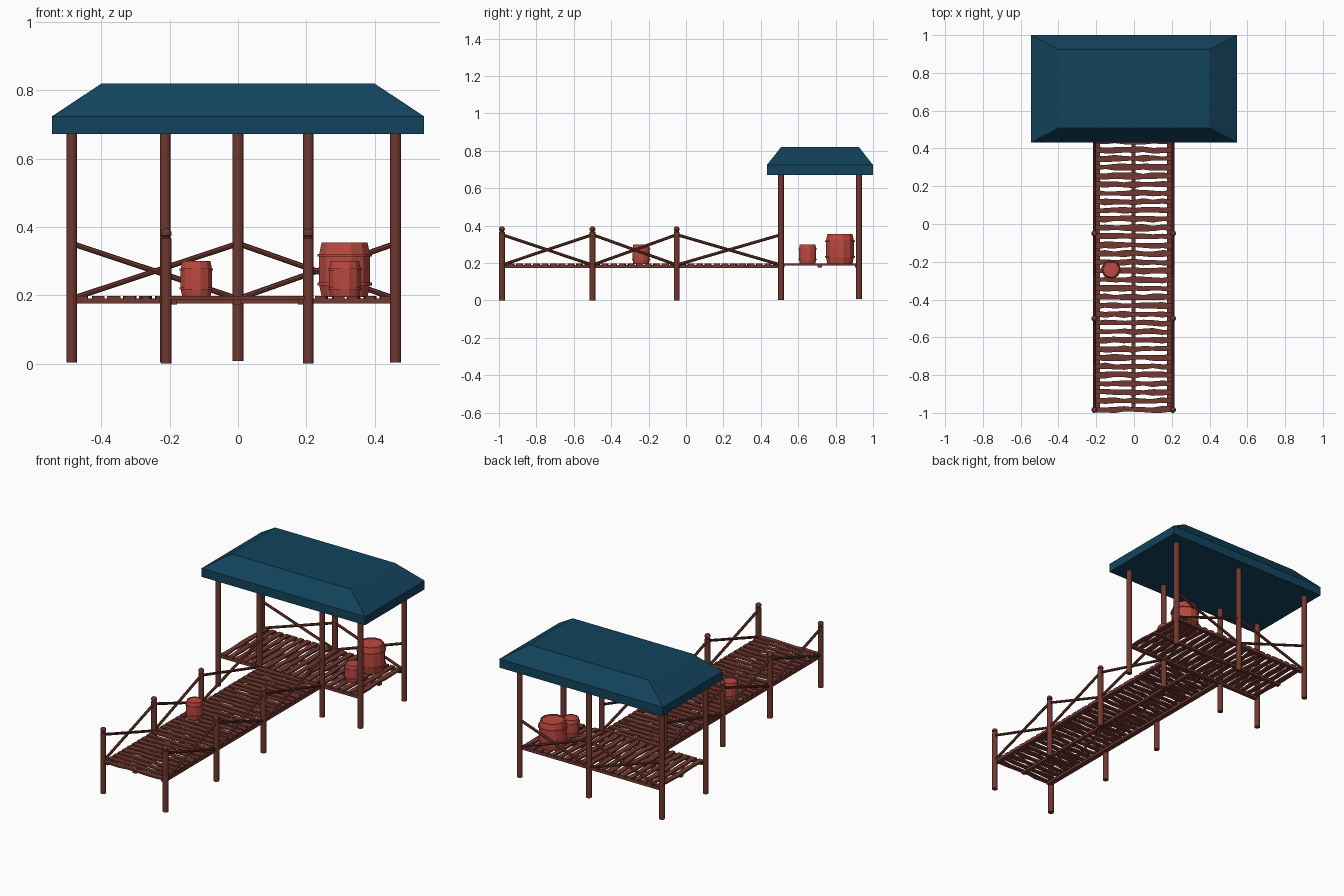
import bpy, bmesh, math, random
from mathutils import Vector

if "Cube" in bpy.data.objects:
    bpy.data.objects.remove(bpy.data.objects["Cube"])
random.seed(4)


def material(name, col):
    m = bpy.data.materials.new(name)
    m.diffuse_color = (*col, 1)
    m.use_nodes = True
    m.node_tree.nodes["Principled BSDF"].inputs["Base Color"].default_value = m.diffuse_color
    return m


WOOD = material("dark wood", (0.165, 0.040, 0.029))
RED = material("barrel red", (0.50, 0.067, 0.050))
BLUE = material("roof blue", (0.006, 0.056, 0.108))


def make(name, verts, faces, mat):
    me = bpy.data.meshes.new(name)
    me.from_pydata(verts, [], faces)
    bm = bmesh.new()
    bm.from_mesh(me)
    bmesh.ops.recalc_face_normals(bm, faces=bm.faces)
    bm.to_mesh(me)
    bm.free()
    me.materials.append(mat)
    ob = bpy.data.objects.new(name, me)
    bpy.context.collection.objects.link(ob)
    return ob


def box(name, x0, x1, y0, y1, z0, z1, mat=WOOD):
    v = [(x, y, z) for z in (z0, z1) for x, y in ((x0, y0), (x1, y0), (x1, y1), (x0, y1))]
    f = [(3, 2, 1, 0), (4, 5, 6, 7)] + [(i, (i + 1) % 4, (i + 1) % 4 + 4, i + 4) for i in range(4)]
    return make(name, v, f, mat)


def lathe(name, x, y, profile, n, mat):
    """Spin an (r, z) profile around a vertical axis and cap both ends."""
    v, f = [], []
    for r, z in profile:
        for i in range(n):
            a = 2 * math.pi * (i + 0.5) / n
            v.append((x + r * math.cos(a), y + r * math.sin(a), z))
    for k in range(len(profile) - 1):
        for i in range(n):
            j = (i + 1) % n
            f.append((k * n + i, k * n + j, k * n + n + j, k * n + n + i))
    f += [tuple(range(n)), tuple(range(len(v) - n, len(v)))]
    return make(name, v, f, mat)


def pole(name, a, b, r=0.008, n=8):
    """Straight round bar between two points."""
    a, b = Vector(a), Vector(b)
    q = (b - a).to_track_quat('Z', 'Y')
    v = [p + q @ Vector((r * math.cos(2 * math.pi * i / n), r * math.sin(2 * math.pi * i / n), 0))
         for p in (a, b) for i in range(n)]
    f = [tuple(range(n)), tuple(range(n, 2 * n))]
    f += [(i, (i + 1) % n, n + (i + 1) % n, n + i) for i in range(n)]
    return make(name, v, f, WOOD)


def plank(name, c, lo, hi, half, z0, z1, along_x, segs=8):
    """Weathered board with wavy long edges, running from lo to hi."""
    v, f = [], []
    for s in range(segs + 1):
        t = lo + (hi - lo) * s / segs
        e0 = c - half + random.uniform(-0.005, 0.005)
        e1 = c + half + random.uniform(-0.005, 0.005)
        for e, z in ((e0, z0), (e1, z0), (e1, z1), (e0, z1)):
            v.append((t, e, z) if along_x else (e, t, z))
    for s in range(segs):
        f += [(4 * s + i, 4 * s + (i + 1) % 4, 4 * s + 4 + (i + 1) % 4, 4 * s + 4 + i) for i in range(4)]
    f += [(0, 1, 2, 3), tuple(range(4 * segs, 4 * segs + 4))]
    return make(name, v, f, WOOD)


def cross_brace(name, a, b):
    """Two crossing bars between neighbouring posts at (x, y) a and b."""
    for p, q in ((a, b), (b, a)):
        pole(name, (*p, 0.352), (*q, 0.19))


X0, X1 = -0.21, 0.206          # walkway post rows
YF, YB = 0.508, 0.925          # shelter post rows
PR = 0.016                     # post radius

# roof: straight eave with hipped, flat-topped upper part
rings = [(0.545, 0.432, 1.0, 0.672), (0.545, 0.432, 1.0, 0.724), (0.40, 0.508, 0.925, 0.82)]
rv = [(sx * w, y, z) for w, ya, yb, z in rings for sx, y in ((-1, ya), (1, ya), (1, yb), (-1, yb))]
rf = [(0, 1, 2, 3), (8, 9, 10, 11)]
rf += [(k + i, k + (i + 1) % 4, k + 4 + (i + 1) % 4, k + 4 + i) for k in (0, 4) for i in range(4)]
make("roof", rv, rf, BLUE)

# shelter posts: four at the front, three at the back
for x in (-0.487, X0 - 0.003, X1, 0.461):
    lathe("shelter_front_post", x, YF, [(PR, 0.003), (PR, 0.68)], 12, WOOD)
for x in (-0.487, 0, 0.461):
    lathe("shelter_back_post", x, YB, [(PR, 0.008), (PR, 0.68)], 12, WOOD)

# walkway posts with rounded caps
rows = (-0.984, -0.5, -0.05)
for x in (X0, X1):
    for y in rows:
        lathe("walkway_post", x, y, [(PR, 0), (PR, 0.366), (0.012, 0.369), (0.012, 0.373), (PR, 0.376),
                                     (PR, 0.385), (0.012, 0.392), (0.005, 0.396)], 12, WOOD)
    ys = rows + (YF,)
    for ya, yb in zip(ys, ys[1:]):
        cross_brace("walkway_brace", (x, ya), (x, yb))

# back braces of the shelter
cross_brace("shelter_brace", (-0.487, YB), (0, YB))
cross_brace("shelter_brace", (0, YB), (0.461, YB))

# support beams
for x in (-0.194, -0.002, 0.19):
    w = 0.011 if abs(x) < 0.1 else 0.015
    box("walkway_beam", x - w, x + w, -0.985, 0.5, 0.174, 0.190)
for y in (0.515, 0.715, 0.915):
    box("shelter_beam", -0.475, 0.45, y - 0.012, y + 0.012, 0.176, 0.191)

# walkway planks run across, shelter planks run front to back
N = 33
for i in range(N):
    plank("walkway_plank", -0.982 + i * 1.466 / (N - 1), -0.203, 0.201, 0.0145, 0.188, 0.198, True)
M = 20
for i in range(M):
    plank("shelter_plank", -0.457 + i * 0.89 / (M - 1), 0.503, 0.927, 0.0155, 0.188, 0.198, False)


# barrels: bulging body, tapered top, recessed lid and two hoops
def barrel(name, x, y, r, z, h):
    prof = [(0.86, 0), (0.95, 0.22), (0.96, 0.5), (0.95, 0.78), (0.86, 1.0), (0.78, 1.0), (0.77, 0.97)]
    lathe(name, x, y, [(r * a, z + h * b) for a, b in prof], 12, RED)
    for t in (0.21, 0.74):
        hoop = [(0.9, t), (1.02, t), (1.02, t + 0.05), (0.9, t + 0.05)]
        lathe(name + "_hoop", x, y, [(r * a, z + h * b) for a, b in hoop], 12, RED)


barrel("walkway_barrel", -0.122, -0.24, 0.05, 0.196, 0.104)
barrel("small_barrel", 0.313, 0.65, 0.05, 0.196, 0.104)
barrel("large_barrel", 0.312, 0.823, 0.081, 0.196, 0.159)
